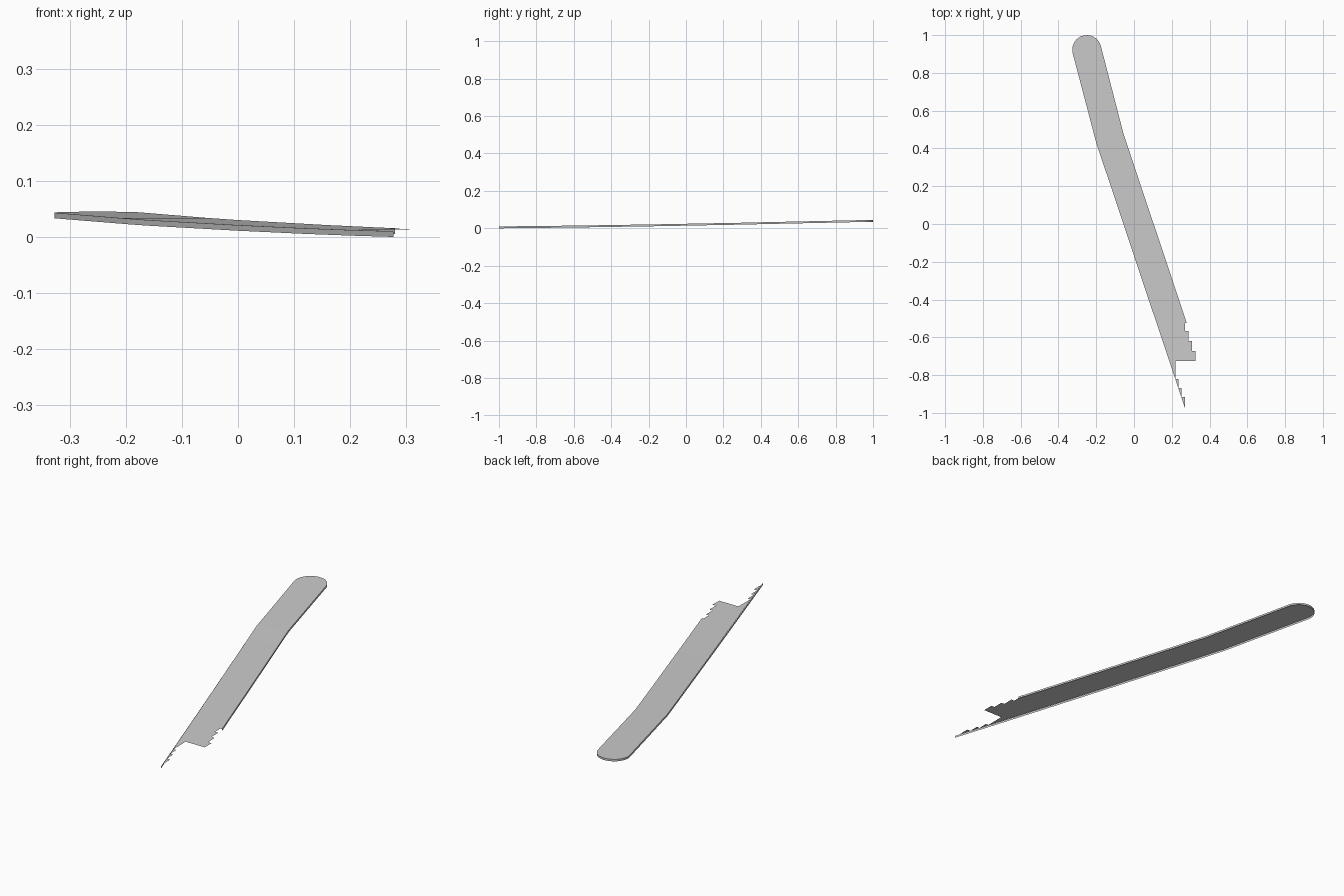
import bpy, bmesh
from math import cos, sin, radians

if "Cube" in bpy.data.objects:
    bpy.data.objects.remove(bpy.data.objects["Cube"])

# Gentle slope: (y, height) stations along the path
SLOPE = [(-1.0, .010), (-.78, .0122), (-.52, .0155), (-.17, .021),
         (.31, .030), (.45, .0333), (1.0, .045)]
SKIRT = .010


def height(y):
    y = max(-1.0, min(1.0, y))
    for (y0, z0), (y1, z1) in zip(SLOPE, SLOPE[1:]):
        if y <= y1:
            return z0 + (z1 - z0) * (y - y0) / (y1 - y0)
    return SLOPE[-1][1]


def finish(bm, name):
    # cut at every slope station, then lift onto the slope
    for y, _ in SLOPE[1:-1]:
        bmesh.ops.bisect_plane(bm, geom=bm.verts[:] + bm.edges[:] + bm.faces[:],
                               plane_co=(0, y, 0), plane_no=(0, 1, 0), dist=1e-6)
    for v in bm.verts:
        v.co.z += height(v.co.y)
    mesh = bpy.data.meshes.new(name)
    bm.to_mesh(mesh)
    bm.free()
    obj = bpy.data.objects.new(name, mesh)
    bpy.context.collection.objects.link(obj)


# Outline: right edge up, round end, left edge down
arc = [(-.25 + .077 * cos(radians(a)), .923 + .077 * sin(radians(a)))
       for a in range(15, 196, 12)]
sides = [(.28, -.525), (-.055, .475)] + arc + [(-.2, .43)]

# Ragged stepped end, from the left tip back to the right edge
steps = [(.27, -.975), (.27, -.917), (.251, -.917), (.251, -.868),
         (.235, -.868), (.235, -.82), (.22, -.82), (.22, -.725),
         (.325, -.725), (.325, -.672), (.306, -.672), (.306, -.62),
         (.288, -.62), (.288, -.567), (.271, -.567), (.271, -.525)]

# Path surface
bm = bmesh.new()
face = bm.faces.new([bm.verts.new((x, y, 0)) for x, y in sides + steps])
face.normal_update()
if face.normal.z < 0:
    face.normal_flip()
bmesh.ops.triangulate(bm, faces=[face])
finish(bm, "path_surface")

# Thin skirt hanging under the sides and round end
bm = bmesh.new()
rim = [(bm.verts.new((x, y, 0)), bm.verts.new((x, y, -SKIRT)))
       for x, y in sides + [(.277, -1.0)]]
for (a, b), (c, d) in zip(rim, rim[1:]):
    bm.faces.new((a, b, d, c))
finish(bm, "path_skirt")
